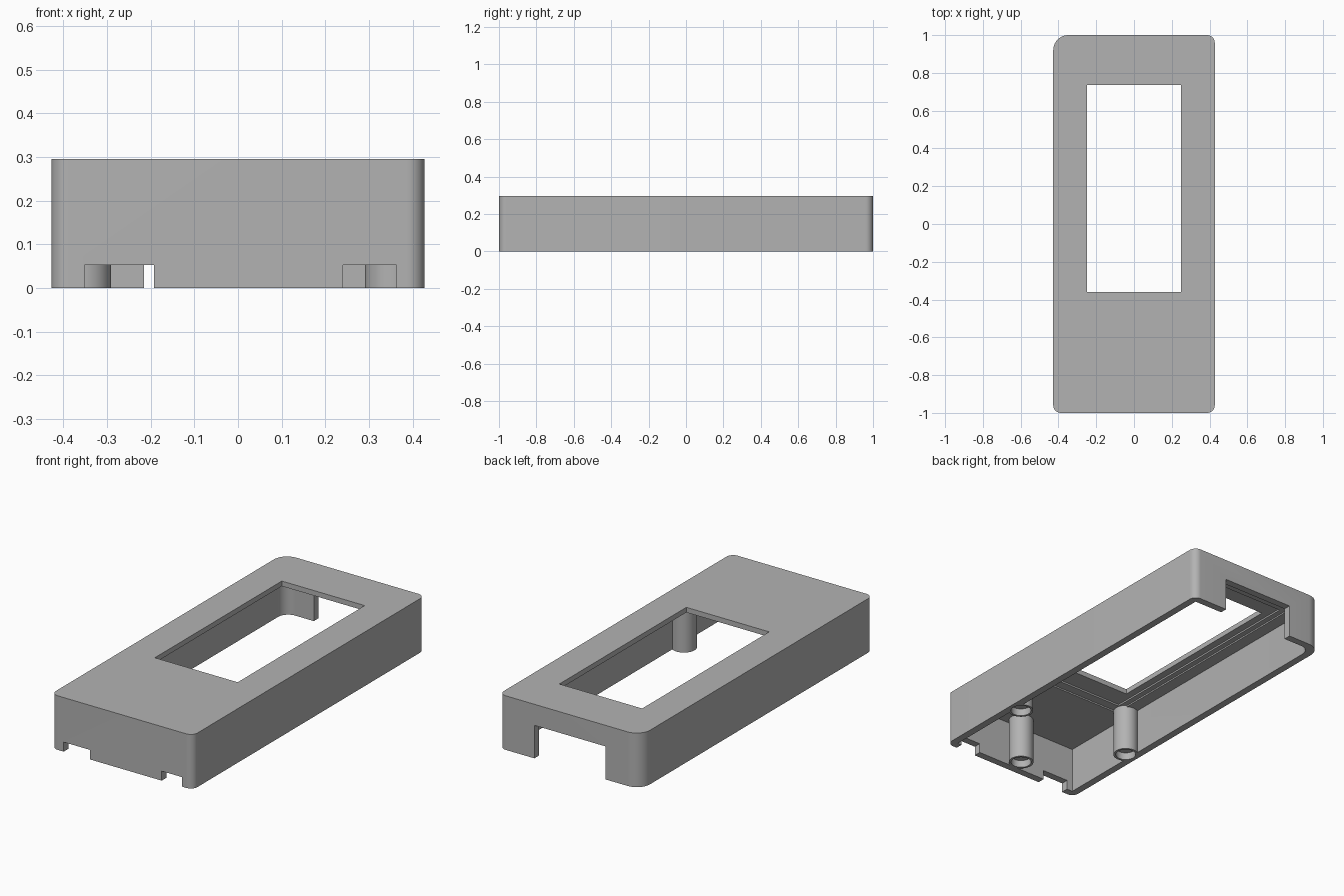
import bpy
import math

old = bpy.data.objects.get("Cube")
if old:
    bpy.data.objects.remove(old, do_unlink=True)

grey = bpy.data.materials.new("matte grey")
grey.use_nodes = True
grey.diffuse_color = (0.45, 0.45, 0.45, 1)
grey.node_tree.nodes["Principled BSDF"].inputs["Base Color"].default_value = (0.45, 0.45, 0.45, 1)


def outline(x0, x1, y0, y1, radii):
    """Rectangle with its own radius per corner, from front left-hand corner round."""
    corners = [(x0, y0, 1, 1), (x1, y0, -1, 1), (x1, y1, -1, -1), (x0, y1, 1, -1)]
    pts = []
    for i, ((x, y, sx, sy), r) in enumerate(zip(corners, radii)):
        if r == 0:
            pts.append((x, y))
            continue
        cx, cy, steps = x + sx * r, y + sy * r, 10
        for k in range(steps + 1):
            a = math.pi * (1 + i / 2 + k / steps / 2)
            pts.append((cx + r * math.cos(a), cy + r * math.sin(a)))
    return pts


def prism(name, pts, z0, z1):
    n = len(pts)
    verts = [(x, y, z) for z in (z0, z1) for x, y in pts]
    faces = [tuple(reversed(range(n))), tuple(range(n, 2 * n))]
    faces += [(i, (i + 1) % n, (i + 1) % n + n, i + n) for i in range(n)]
    mesh = bpy.data.meshes.new(name)
    mesh.from_pydata(verts, [], faces)
    mesh.materials.append(grey)
    obj = bpy.data.objects.new(name, mesh)
    bpy.context.collection.objects.link(obj)
    return obj


def block(name, x0, x1, y0, y1, z0, z1, radii=(0, 0, 0, 0)):
    return prism(name, outline(x0, x1, y0, y1, radii), z0, z1)


def disc(name, x, y, r, z0, z1, sides=40):
    pts = [(x + r * math.cos(2 * math.pi * k / sides),
            y + r * math.sin(2 * math.pi * k / sides)) for k in range(sides)]
    return prism(name, pts, z0, z1)


def activate(obj):
    bpy.ops.object.select_all(action='DESELECT')
    obj.select_set(True)
    bpy.context.view_layer.objects.active = obj


def cut(target, cutter):
    cutter.hide_render = True
    mod = target.modifiers.new("cut", 'BOOLEAN')
    mod.operation = 'DIFFERENCE'
    mod.solver = 'EXACT'
    mod.object = cutter
    activate(target)
    bpy.ops.object.modifier_apply(modifier=mod.name)


W, H = 0.4275, 0.295
WALL, CEILING = 0.04, 0.25

# Outer case, with one larger corner at the back
case = block("case", -W, W, -1, 1, 0, H, (0.04, 0.04, 0.04, 0.08))

# Cavity, stepped screen recess, window, back opening and front notches
cutters = [
    block("cavity", -W + WALL, W - WALL, -1 + WALL, 1 - WALL, -0.1, CEILING, (0, 0, 0, 0.06)),
    block("outer_recess", -0.32, 0.32, -0.52, 0.88, 0.2, 0.258),
    block("inner_recess", -0.29, 0.29, -0.47, 0.83, 0.2, 0.267),
    block("window", -0.25, 0.25, -0.36, 0.735, 0.2, 0.4),
    block("back_opening", -0.215, 0.215, 0.9, 1.1, -0.1, 0.18),
    block("notch_a", -0.352, -0.193, -1.1, -0.95, -0.1, 0.052),
    block("notch_b", 0.24, 0.363, -1.1, -0.95, -0.1, 0.052),
]
for c in cutters:
    cut(case, c)

# Hollow-tipped screw posts
parts = [case]
for name, x, y in (("left_post", 0.355, -0.49), ("right_post", -0.355, -0.49),
                   ("front_post", 0.01, -0.9)):
    post = disc(name, x, y, 0.064, 0, CEILING + 0.01)
    socket = disc(name + "_socket", x, y, 0.052, -0.1, 0.04)
    cut(post, socket)
    cut(case, socket)
    cutters.append(socket)
    parts.append(post)

for c in cutters:
    bpy.data.objects.remove(c, do_unlink=True)
for p in parts:
    activate(p)
    bpy.ops.object.shade_smooth_by_angle(angle=math.radians(30))
